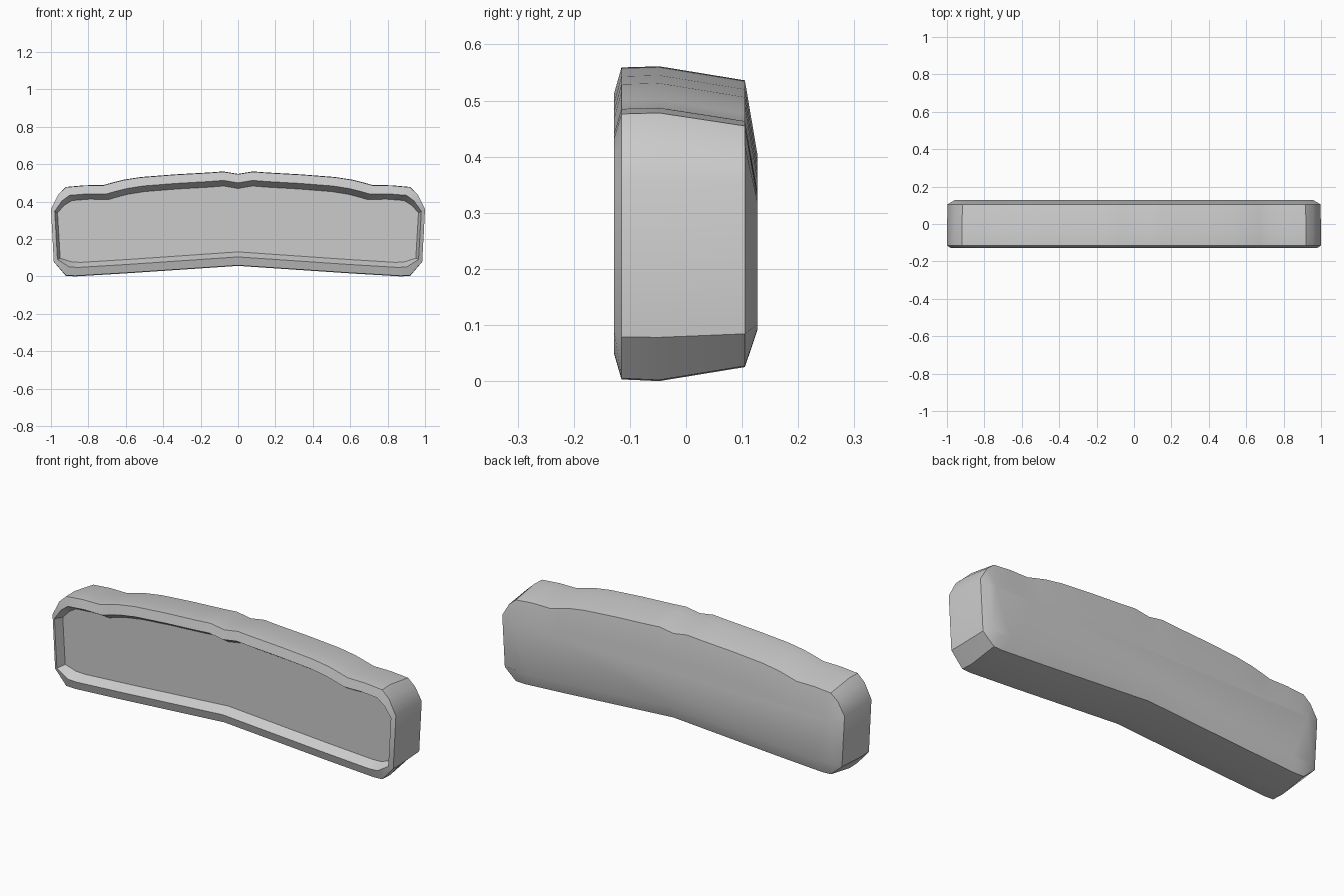
import bpy, bmesh

if "Cube" in bpy.data.objects:
    bpy.data.objects.remove(bpy.data.objects["Cube"])

# Half outline seen from the front: x, z, pull from top, pull from bottom
HALF = [
    (0.00, 0.548, 1, 0), (0.08, 0.561, 1, 0), (0.16, 0.555, 1, 0),
    (0.34, 0.545, 1, 0), (0.52, 0.531, 1, 0), (0.61, 0.517, 1, 0),
    (0.67, 0.502, 1, 0), (0.72, 0.488, 1, 0), (0.82, 0.487, 0.95, 0),
    (0.92, 0.478, 0.93, 0), (0.96, 0.440, 0.75, 0), (1.00, 0.360, 0.25, 0),
    (0.985, 0.078, 0, 0.25), (0.92, 0.002, 0, 1), (0.87, 0.000, 0, 1),
    (0.60, 0.016, 0, 1), (0.30, 0.036, 0, 1), (0.00, 0.056, 0, 1),
]

# Rings from recess floor, over the rim, to the back: y, side, top, bottom inset
RINGS = [
    (-0.080, 0.035, 0.078, 0.075),
    (-0.128, 0.020, 0.048, 0.048),
    (-0.115, 0.000, 0.002, 0.003),
    (-0.048, 0.000, 0.000, 0.000),
    (0.105, 0.003, 0.025, 0.025),
    (0.127, 0.040, 0.155, 0.090),
]


def ring_points(y, side, top, bottom):
    right = [(x * (1 - side), y, z - wt * top + wb * bottom)
             for x, z, wt, wb in HALF]
    left = [(-x, yy, z) for x, yy, z in reversed(right[1:-1])]
    return right + left


# Shell: loft the rings and close both ends
bm = bmesh.new()
loops = [[bm.verts.new(p) for p in ring_points(*r)] for r in RINGS]
for a, b in zip(loops, loops[1:]):
    n = len(a)
    for i in range(n):
        j = (i + 1) % n
        bm.faces.new((a[i], a[j], b[j], b[i]))
bm.faces.new(loops[0])
bm.faces.new(loops[-1])
bmesh.ops.recalc_face_normals(bm, faces=bm.faces[:])

mesh = bpy.data.meshes.new("curved_shell")
bm.to_mesh(mesh)
bm.free()
shell = bpy.data.objects.new("curved_shell", mesh)
bpy.context.collection.objects.link(shell)

# Smooth body with crisp rims
bpy.context.view_layer.objects.active = shell
shell.select_set(True)
bpy.ops.object.shade_smooth_by_angle(angle=0.56)
